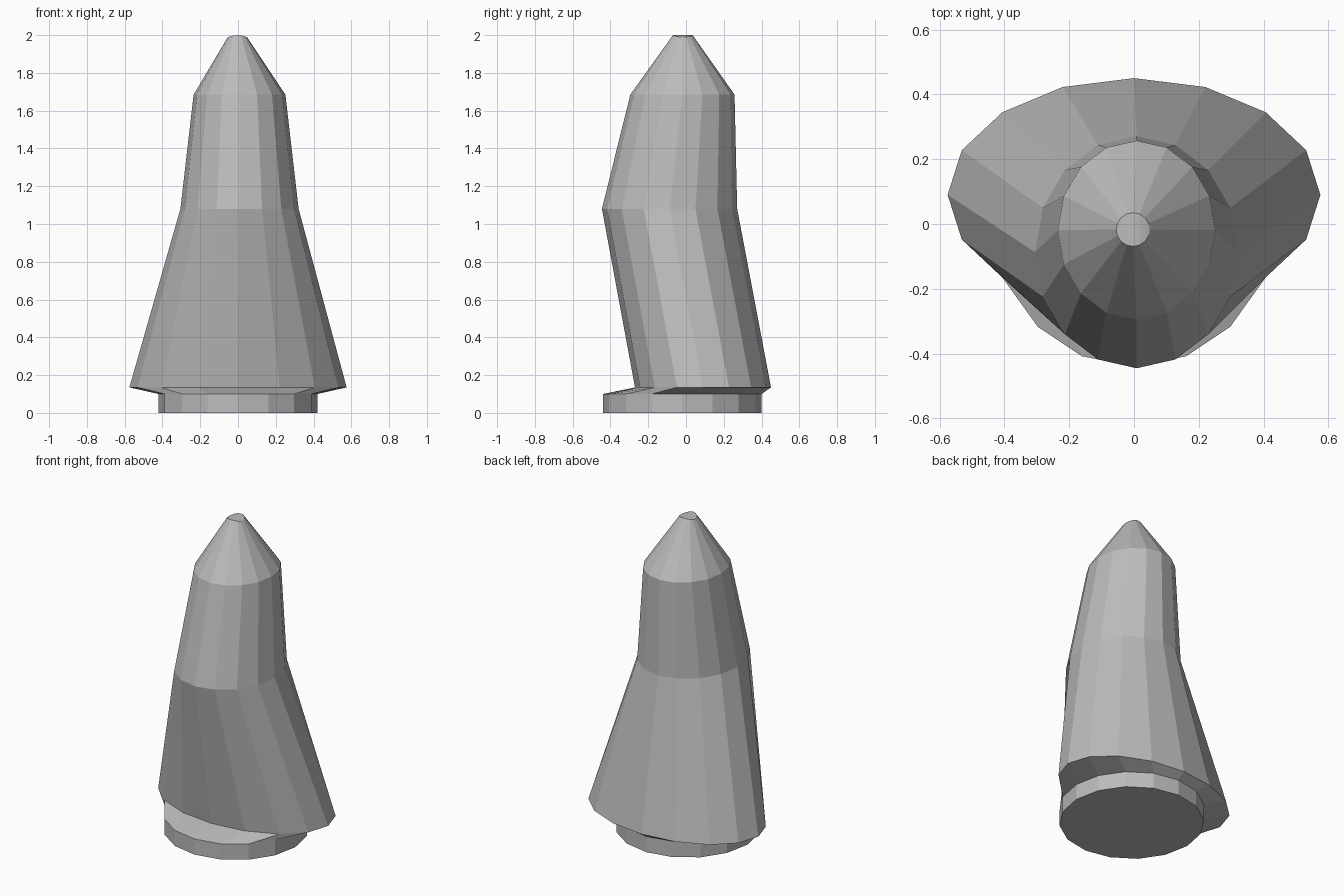
import bpy, bmesh, math

if "Cube" in bpy.data.objects:
    bpy.data.objects.remove(bpy.data.objects["Cube"])

SIDES = 16

grey = bpy.data.materials.new("plain grey")
grey.diffuse_color = (0.5, 0.5, 0.5, 1)
grey.use_nodes = True
grey.node_tree.nodes["Principled BSDF"].inputs["Base Color"].default_value = grey.diffuse_color

# Cross-sections: centre x, centre y, half width, half depth, height
SECTIONS = [
    (0.0, -0.02, 0.42, 0.42, 0.0),       # foot
    (0.0, -0.02, 0.42, 0.42, 0.10),      # top of foot
    (0.0, 0.09, 0.575, 0.36, 0.135),     # skirt rim
    (0.008, -0.087, 0.313, 0.358, 1.08), # waist
    (0.008, -0.019, 0.243, 0.276, 1.685),# shoulder
    (-0.003, -0.017, 0.052, 0.052, 2.0), # tip
]

bm = bmesh.new()
rings = []
for cx, cy, rx, ry, z in SECTIONS:
    ring = []
    for i in range(SIDES):
        a = 2 * math.pi * i / SIDES
        # the tip sags slightly towards both sides
        sag = 0.012 * math.sin(a) ** 2 if z == 2.0 else 0
        ring.append(bm.verts.new((cx + rx * math.sin(a), cy - ry * math.cos(a), z - sag)))
    rings.append(ring)

# Walls between neighbouring sections
for low, high in zip(rings, rings[1:]):
    for i in range(SIDES):
        j = (i + 1) % SIDES
        bm.faces.new((low[i], low[j], high[j], high[i]))

# Flat underside
bm.faces.new(rings[0][::-1])

# Curved tip cap, in front-to-back strips
tip, half = rings[-1], SIDES // 2
for side in (1, -1):
    for i in range(half // 2):
        quad = [tip[side * i], tip[side * (i + 1)],
                tip[side * (half - i - 1)], tip[side * (half - i)]]
        bm.faces.new(list(dict.fromkeys(quad)))

bmesh.ops.recalc_face_normals(bm, faces=bm.faces)
mesh = bpy.data.meshes.new("flared_body")
bm.to_mesh(mesh)
bm.free()
mesh.materials.append(grey)
body = bpy.data.objects.new("flared_body", mesh)
bpy.context.collection.objects.link(body)
